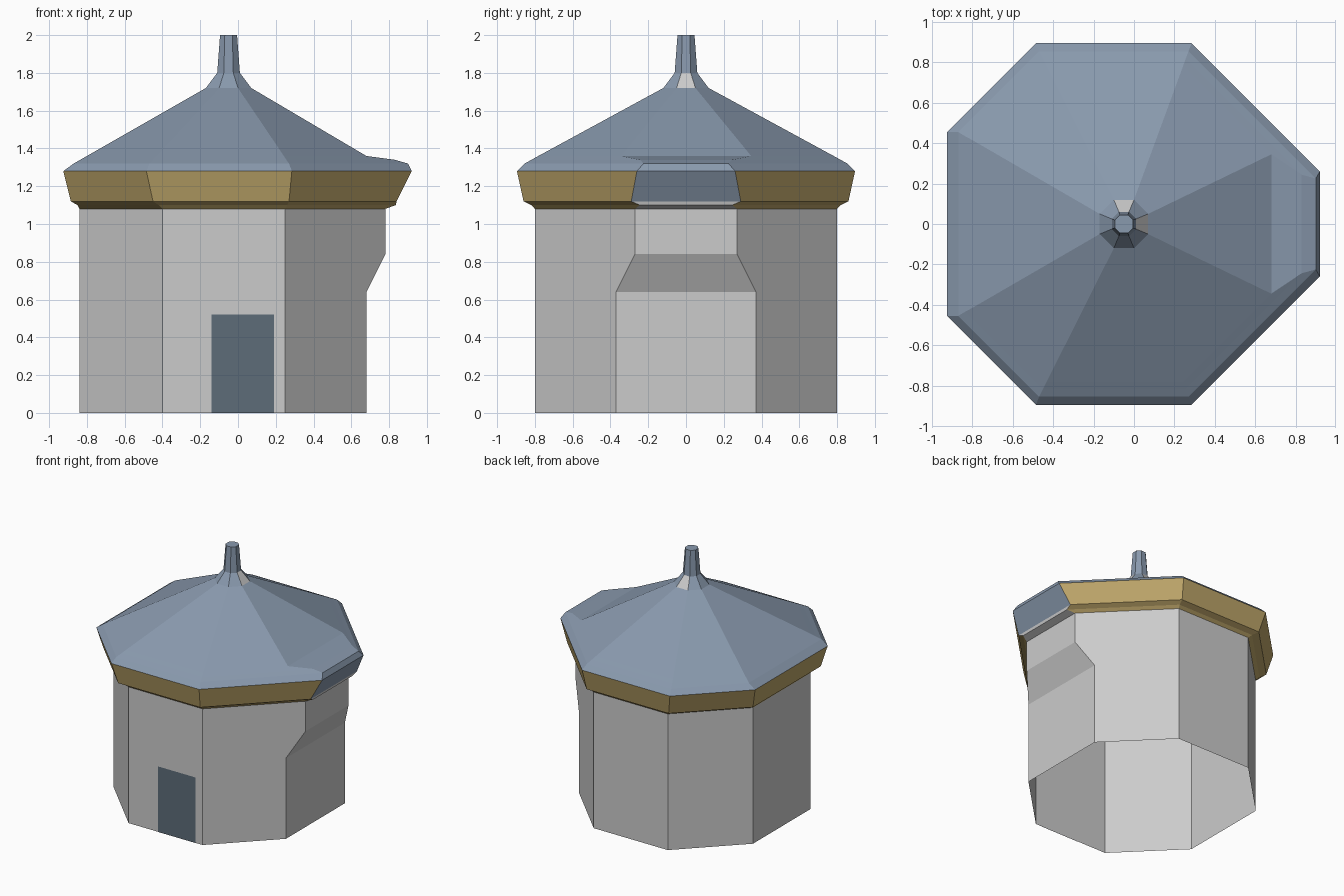
import bpy
import bmesh

if "Cube" in bpy.data.objects:
    bpy.data.objects.remove(bpy.data.objects["Cube"])


def material(name, rgb):
    m = bpy.data.materials.new(name)
    m.diffuse_color = (*rgb, 1)
    m.use_nodes = True
    m.node_tree.nodes["Principled BSDF"].inputs["Base Color"].default_value = m.diffuse_color
    return m


slate = material("slate", (0.25, 0.32, 0.42))
wood = material("ochre_wood", (0.50, 0.37, 0.14))
dark = material("dark_door", (0.11, 0.15, 0.19))
stone = material("stone", (0.8, 0.8, 0.8))


def ring(z, xl, xr, yh, fl, fr):
    """Octagon with 45 degree corners: left/right x, half depth, front face x range."""
    ly, ry = yh - (fl - xl), yh - (xr - fr)
    return [(fl, -yh, z), (fr, -yh, z), (xr, -ry, z), (xr, ry, z),
            (fr, yh, z), (fl, yh, z), (xl, ly, z), (xl, -ly, z)]


def loft(name, profile, mats=(), special=None, cap=False):
    """Skin octagon rings; special maps (band, side) to a material slot."""
    bm = bmesh.new()
    rows = [[bm.verts.new(p) for p in ring(*r)] for r in profile]
    for b, (lo, hi) in enumerate(zip(rows, rows[1:])):
        for i in range(8):
            j = (i + 1) % 8
            f = bm.faces.new((lo[i], lo[j], hi[j], hi[i]))
            f.material_index = (special or {}).get((b, i), 0)
    if cap:
        bm.faces.new(rows[-1])
    me = bpy.data.meshes.new(name)
    bm.to_mesh(me)
    bm.free()
    for m in mats:
        me.materials.append(m)
    ob = bpy.data.objects.new(name, me)
    bpy.context.collection.objects.link(ob)
    return ob


# Walls, open below, with the upper right side stepping outwards
loft("walls", [(z, -0.84, xr, 0.80, -0.40, 0.25)
               for z, xr in ((0, 0.68), (0.64, 0.68), (0.84, 0.78), (1.08, 0.78))])

# Eave band: right side is slate above a grey ledge
loft("eave_trim", [(1.08, -0.84, 0.78, 0.80, -0.40, 0.25),
                   (1.10, -0.85, 0.835, 0.82, -0.42, 0.26),
                   (1.12, -0.885, 0.84, 0.86, -0.45, 0.27),
                   (1.28, -0.925, 0.92, 0.895, -0.485, 0.285)],
     (wood, slate, stone), {(2, 2): 1, (1, 2): 2, (0, 2): 2})

# Roof with a shallow lip on the right
loft("roof", [(1.28, -0.925, 0.92, 0.895, -0.485, 0.285),
              (1.32, -0.87, 0.90, 0.855, -0.47, 0.27),
              (1.34, -0.835, 0.83, 0.818, -0.451, 0.256),
              (1.36, -0.80, 0.68, 0.782, -0.433, 0.243),
              (1.72, -0.17, 0.07, 0.12, -0.10, 0.00)], (slate,))

# Flared spire with two pale facets at its foot
loft("spire", [(1.72, -0.17, 0.07, 0.12, -0.10, 0.00),
               (1.80, -0.11, 0.01, 0.06, -0.075, -0.025),
               (2.00, -0.095, -0.005, 0.045, -0.07, -0.03)],
     (slate, stone), {(0, 2): 1, (0, 4): 1}, cap=True)

# Door panel flush with the front wall
me = bpy.data.meshes.new("door")
me.from_pydata([(-0.14, -0.802, 0), (0.19, -0.802, 0),
                (0.19, -0.802, 0.52), (-0.14, -0.802, 0.52)], [], [(0, 1, 2, 3)])
me.materials.append(dark)
bpy.context.collection.objects.link(bpy.data.objects.new("door", me))
